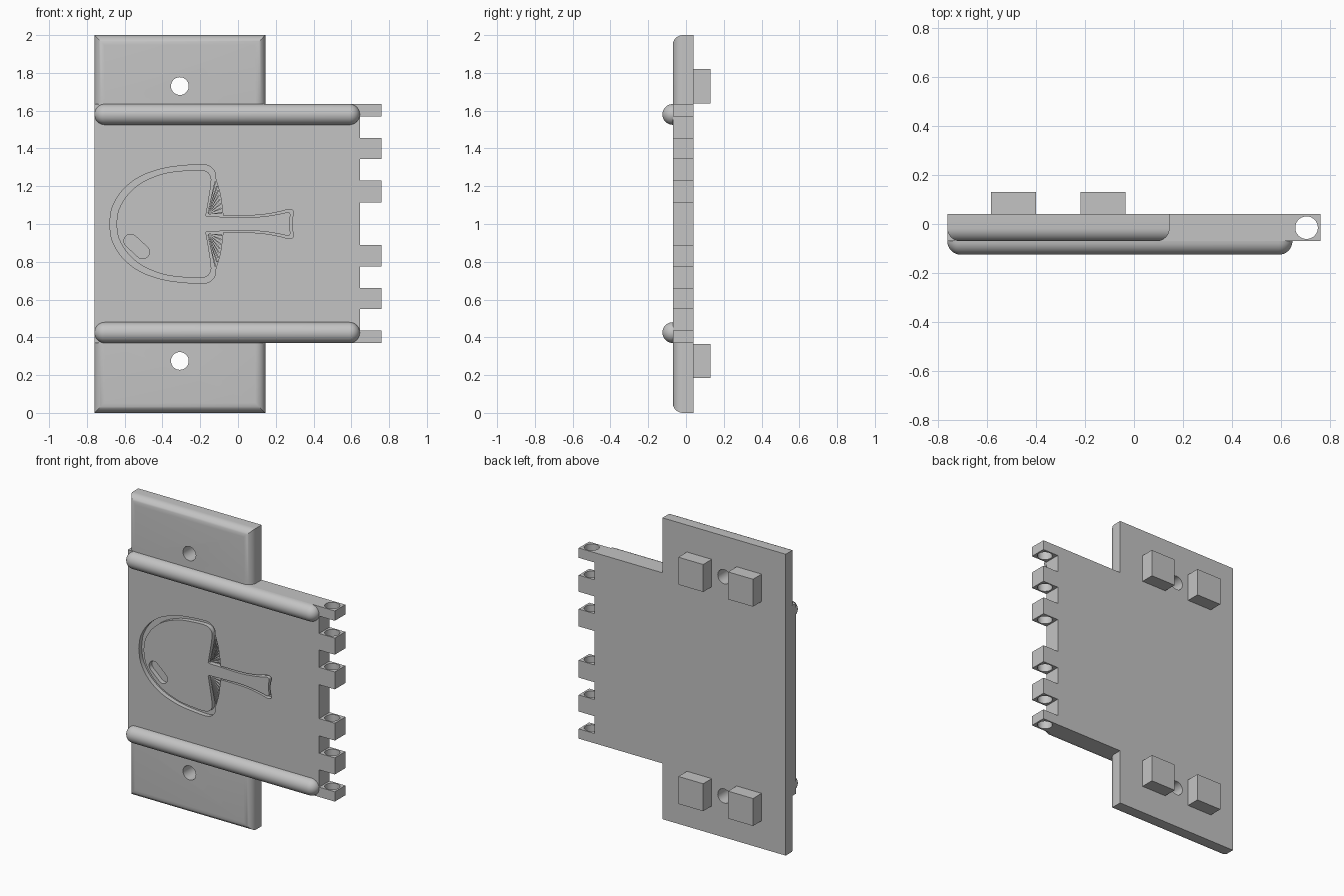
import bpy, bmesh, math
from mathutils import Matrix, Vector

if "Cube" in bpy.data.objects:
    bpy.data.objects.remove(bpy.data.objects["Cube"])

FRONT, BACK = -0.07, 0.04      # plate faces
LEFT, TAB_R, PLATE_R, HINGE_R = -0.76, 0.145, 0.645, 0.76
DEPTH = 0.03                   # engraving depth
MID = 1.0                      # mirror height

grey = bpy.data.materials.new("light grey")
grey.diffuse_color = (0.55, 0.55, 0.55, 1)
grey.use_nodes = True
grey.node_tree.nodes["Principled BSDF"].inputs["Base Color"].default_value = grey.diffuse_color


def finish(name, bm):
    bmesh.ops.recalc_face_normals(bm, faces=bm.faces)
    me = bpy.data.meshes.new(name)
    bm.to_mesh(me)
    bm.free()
    me.materials.append(grey)
    ob = bpy.data.objects.new(name, me)
    bpy.context.collection.objects.link(ob)
    return ob


def prism(name, outline, y0, y1):
    """Extrude an (x, z) outline from y0 to y1."""
    bm = bmesh.new()
    face = bm.faces.new([bm.verts.new((x, y0, z)) for x, z in outline])
    ext = bmesh.ops.extrude_face_region(bm, geom=[face])
    verts = [g for g in ext["geom"] if isinstance(g, bmesh.types.BMVert)]
    bmesh.ops.translate(bm, verts=verts, vec=(0, y1 - y0, 0))
    return finish(name, bm)


def box_bm(x0, x1, y0, y1, z0, z1):
    bm = bmesh.new()
    bmesh.ops.create_cube(bm, size=1)
    for v in bm.verts:
        v.co = ((x0, x1)[v.co.x > 0], (y0, y1)[v.co.y > 0], (z0, z1)[v.co.z > 0])
    return bm


def cylinder(name, centre, radius, length, axis):
    bm = bmesh.new()
    rot = Matrix.Rotation(math.pi / 2, 4, 'X') if axis == 'Y' else Matrix()
    bmesh.ops.create_cone(bm, cap_ends=True, segments=40, radius1=radius, radius2=radius,
                          depth=length, matrix=Matrix.Translation(centre) @ rot)
    return finish(name, bm)


def cut(ob, cutter):
    """Subtract the cutter, then remove it."""
    mod = ob.modifiers.new("cut", 'BOOLEAN')
    mod.object, mod.operation, mod.solver = cutter, 'DIFFERENCE', 'EXACT'
    bpy.context.view_layer.update()
    me = bpy.data.meshes.new_from_object(ob.evaluated_get(bpy.context.evaluated_depsgraph_get()))
    ob.modifiers.clear()
    ob.data = me
    bpy.data.objects.remove(cutter)


def smooth(pts, steps=4):
    """Catmull-Rom curve through the points."""
    p = [Vector(q) for q in pts]
    p = [2 * p[0] - p[1]] + p + [2 * p[-1] - p[-2]]
    out = []
    for a, b, c, d in zip(p, p[1:], p[2:], p[3:]):
        for i in range(steps):
            t = i / steps
            out.append(0.5 * (2 * b + (c - a) * t + (2 * a - 5 * b + 4 * c - d) * t * t
                              + (3 * b - a - 3 * c + d) * t ** 3))
    return out + [p[-2]]


def mushroom(cap, stem):
    """Closed outline from a half cap and half stem, mirrored about MID."""
    half = smooth(cap) + smooth(stem)
    lower = [(x, -z) for x, z in reversed(half[1:-1])]
    return [(x, z + MID) for x, z in [tuple(v) for v in half] + lower]


# Main plate with hinge knuckles along its right edge
knuckles = [(0.37, 0.435), (0.55, 0.66), (0.775, 0.89)]
knuckles += [(2.005 - b, 2.005 - a) for a, b in reversed(knuckles)]
outline = [(LEFT, 0.37)]
for a, b in knuckles:
    outline += [(PLATE_R, a), (HINGE_R, a), (HINGE_R, b), (PLATE_R, b)]
outline = [p for p in outline if p != (PLATE_R, 0.37)]
outline = [p for p in outline if p != (PLATE_R, 2.005 - 0.37)]
outline.append((LEFT, 1.635))
plate = prism("main_plate", outline, FRONT, BACK)
cut(plate, cylinder("pin_bore", (0.7025, -0.015, 1), 0.046, 3, 'Z'))

# Engraved mushroom recess
outer_cap = [(-0.68, 0), (-0.665, 0.09), (-0.61, 0.18), (-0.52, 0.25), (-0.4, 0.293),
             (-0.28, 0.31), (-0.17, 0.313), (-0.125, 0.28), (-0.118, 0.24),
             (-0.095, 0.16), (-0.083, 0.08), (-0.08, 0.05)]
outer_stem = [(-0.078, 0.045), (0.06, 0.045), (0.15, 0.052), (0.22, 0.065),
              (0.27, 0.077), (0.295, 0.065), (0.287, 0.03), (0.285, 0)]
cut(plate, prism("recess", mushroom(outer_cap, outer_stem), FRONT - 0.1, FRONT + DEPTH))

# Raised centre of the mushroom, level with the plate
inner_cap = [(-0.645, 0), (-0.63, 0.08), (-0.58, 0.16), (-0.5, 0.225), (-0.39, 0.268),
             (-0.28, 0.283), (-0.185, 0.285), (-0.148, 0.26), (-0.142, 0.22),
             (-0.155, 0.13), (-0.17, 0.045)]
inner_stem = [(-0.165, 0.04), (-0.08, 0.038), (0.06, 0.035), (0.15, 0.042), (0.22, 0.053),
              (0.265, 0.062), (0.277, 0.05), (0.273, 0.02), (0.272, 0)]
centre = prism("mushroom_centre", mushroom(inner_cap, inner_stem), FRONT, FRONT + DEPTH + 0.01)

# Oblong spot sunk into the cap
a, b = Vector((-0.568, 0.91)), Vector((-0.505, 0.852))
tilt = math.atan2(b.y - a.y, b.x - a.x)
spot = []
for c, start in ((b, tilt - math.pi / 2), (a, tilt + math.pi / 2)):
    for i in range(11):
        ang = start + math.pi * i / 10
        spot.append((c.x + 0.036 * math.cos(ang), c.y + 0.036 * math.sin(ang)))
cut(centre, prism("spot_cut", spot, FRONT - 0.1, FRONT + DEPTH))

# Gill ribs fanning out under the cap
for side in (1, -1):
    for i in range(8):
        t = i / 7
        root = Vector((-0.163, 0.05))
        tip = Vector((-0.12 + 0.036 * t ** 0.7, 0.225 - 0.165 * t))
        n = (tip - root).normalized().orthogonal() * 0.004
        pts = [root, tip - n, tip + n]
        prism("gill_rib", [(p.x, MID + side * p.y) for p in pts],
              FRONT + 0.01, FRONT + DEPTH + 0.005)

# Mounting tabs, screw holes, back pegs and front rails, top and bottom
for tag, z_in, z_out, z_hole, z_rail in (("upper", 1.635, 2.0, 1.73, 1.58),
                                         ("lower", 0.37, 0.0, 0.275, 0.425)):
    bm = box_bm(LEFT, TAB_R, FRONT, BACK, min(z_in, z_out), max(z_in, z_out))
    rim = [e for e in bm.edges
           if all(abs(v.co.y - FRONT) < 1e-4 for v in e.verts)
           and not all(abs(v.co.z - z_in) < 1e-4 for v in e.verts)]
    bmesh.ops.bevel(bm, geom=rim, offset=0.053, segments=8, profile=0.5, affect='EDGES')
    tab = finish(tag + "_tab", bm)
    cut(tab, cylinder("screw_hole", (-0.308, 0, z_hole), 0.047, 1, 'Y'))

    for x0, x1 in ((-0.583, -0.4), (-0.217, -0.035)):
        finish(tag + "_peg", box_bm(x0, x1, BACK, 0.13, z_hole - 0.091, z_hole + 0.091))

    # Capsule rail: a sphere split in two and stretched along x
    bm = bmesh.new()
    r = 0.055
    bmesh.ops.create_uvsphere(bm, u_segments=32, v_segments=16, radius=r,
                              matrix=Matrix.Rotation(math.pi / 2, 4, 'Y'))
    bmesh.ops.bisect_plane(bm, geom=bm.verts[:] + bm.edges[:] + bm.faces[:],
                           plane_co=(0, 0, 0), plane_no=(0, 1, 0), clear_outer=True)
    ring = [e for e in bm.edges if all(abs(v.co.x) < 1e-4 for v in e.verts)]
    bmesh.ops.split_edges(bm, edges=ring)
    for f in bm.faces:
        f.tag = f.calc_center_median().x > 0
    right = {v for f in bm.faces if f.tag for v in f.verts}
    for v in bm.verts:
        v.co.x += (PLATE_R - r) if v in right else (LEFT + r)
        v.co += Vector((0, FRONT, z_rail))
    ends = [e for e in bm.edges if e.is_boundary
            and (all(abs(v.co.x - PLATE_R + r) < 1e-4 for v in e.verts)
                 or all(abs(v.co.x - LEFT - r) < 1e-4 for v in e.verts))]
    bmesh.ops.bridge_loops(bm, edges=ends)
    finish(tag + "_rail", bm)

# Smooth shading with sharp edges kept
bpy.ops.object.select_all(action='SELECT')
bpy.context.view_layer.objects.active = plate
bpy.ops.object.shade_smooth_by_angle(angle=math.radians(30))
